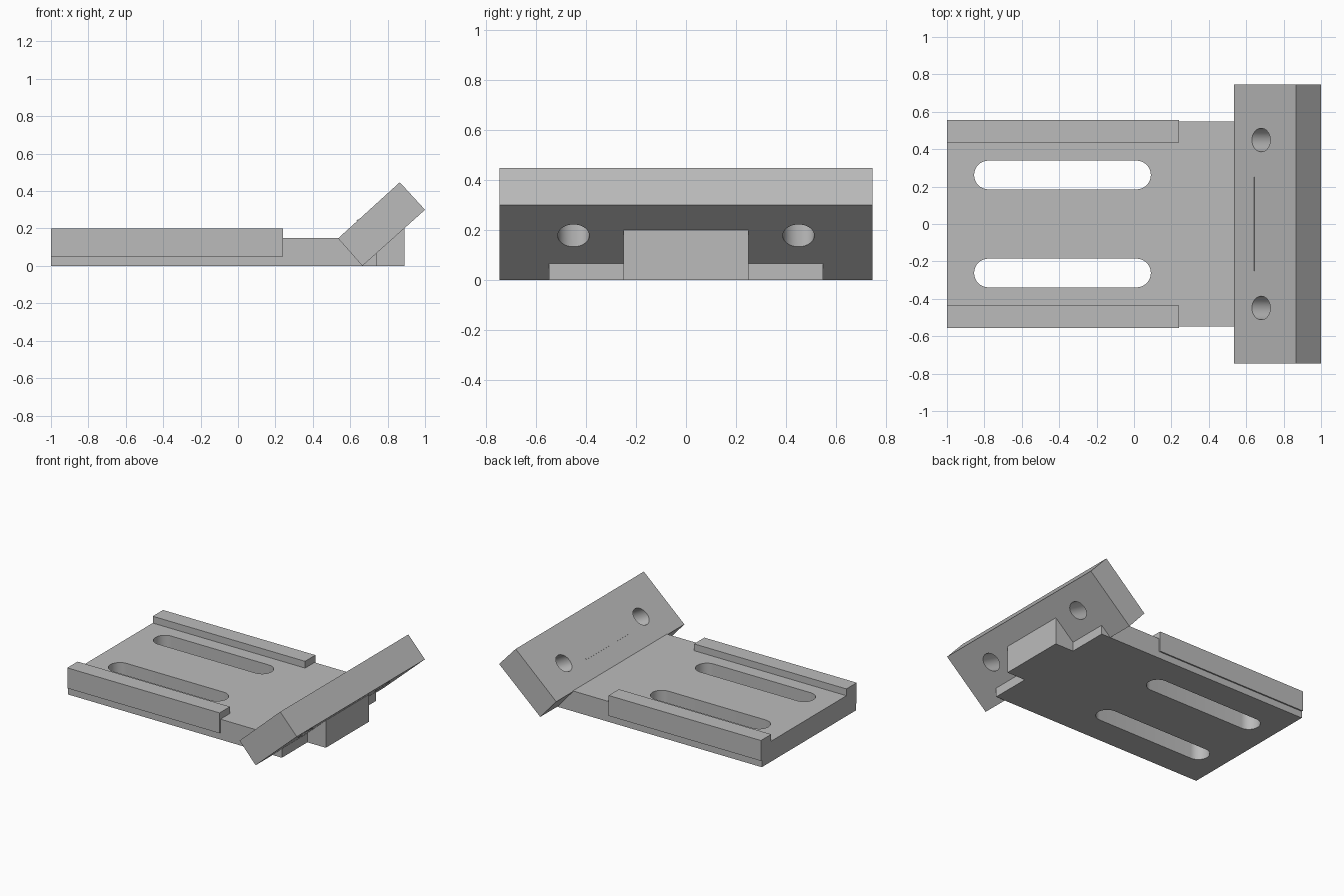
import bpy, bmesh
from math import cos, sin, pi
from mathutils import Vector

cube = bpy.data.objects.get("Cube")
if cube:
    bpy.data.objects.remove(cube, do_unlink=True)

GREY = (0.5, 0.5, 0.5, 1)
grey = bpy.data.materials.new("plain grey")
grey.use_nodes = True
grey.diffuse_color = GREY
grey.node_tree.nodes["Principled BSDF"].inputs["Base Color"].default_value = GREY


def prism(name, points, direction):
    """Extrude a flat closed outline along a vector."""
    bm = bmesh.new()
    face = bm.faces.new([bm.verts.new(p) for p in points])
    out = bmesh.ops.extrude_face_region(bm, geom=[face])
    moved = [v for v in out["geom"] if isinstance(v, bmesh.types.BMVert)]
    bmesh.ops.translate(bm, vec=Vector(direction), verts=moved)
    bmesh.ops.recalc_face_normals(bm, faces=bm.faces)
    mesh = bpy.data.meshes.new(name)
    bm.to_mesh(mesh)
    bm.free()
    mesh.materials.append(grey)
    ob = bpy.data.objects.new(name, mesh)
    bpy.context.collection.objects.link(ob)
    return ob


def box(name, x0, x1, y0, y1, z0, z1):
    outline = [(x0, y0, z0), (x1, y0, z0), (x1, y1, z0), (x0, y1, z0)]
    return prism(name, outline, (0, 0, z1 - z0))


def side_profile(name, profile, half_width):
    """Extrude an x-z outline symmetrically across y."""
    return prism(name, [(x, -half_width, z) for x, z in profile],
                 (0, 2 * half_width, 0))


def select_only(ob):
    bpy.ops.object.select_all(action="DESELECT")
    ob.select_set(True)
    bpy.context.view_layer.objects.active = ob


def cut(ob, cutter):
    cutter.hide_render = True
    select_only(ob)
    mod = ob.modifiers.new("cut", "BOOLEAN")
    mod.operation = "DIFFERENCE"
    mod.solver = "EXACT"
    mod.object = cutter
    bpy.ops.object.modifier_apply(modifier=mod.name)
    bpy.data.objects.remove(cutter, do_unlink=True)


# Base plate with two round-ended slots
base = box("base_plate", -1, 0.74, -0.547, 0.547, 0, 0.15)
SLOT_R, SLOT_Y, STEPS = 0.077, 0.262, 16
for side in (-1, 1):
    outline = []
    for cx, start in ((0.013, -pi / 2), (-0.778, pi / 2)):
        for i in range(STEPS + 1):
            a = start + pi * i / STEPS
            outline.append((cx + SLOT_R * cos(a),
                            side * SLOT_Y + SLOT_R * sin(a), -0.1))
    cut(base, prism("slot_cutter", outline, (0, 0, 0.4)))

# Edge rails that wrap over the plate
for side, label in ((1, "back"), (-1, "front")):
    y0, y1 = sorted((side * 0.437, side * 0.557))
    box(label + "_rail", -1, 0.24, y0, y1, 0.05, 0.2)

# Tilted bar with two slanted bolt holes
low_left, top = Vector((0.535, 0, 0.147)), Vector((0.865, 0, 0.447))
bar = side_profile("tilted_bar", [(0.535, 0.147), (0.865, 0.447),
                                  (1.0, 0.3), (0.665, 0)], 0.745)
axis = Vector((0.184, 0, -0.101)).normalized()
across = axis.cross(Vector((0, 1, 0)))
for side in (-1, 1):
    middle = Vector((0.772, side * 0.449, 0.228))
    ring = [middle - axis * 0.3 + 0.063 * (across * cos(2 * pi * i / 32)
            + Vector((0, sin(2 * pi * i / 32), 0))) for i in range(32)]
    cut(bar, prism("hole_cutter", ring, axis * 0.6))

# Support block under the bar, as wide as the thin ridge on the sloped face
side_profile("support_block", [(0.6, 0), (0.89, 0), (0.89, 0.2), (0.6, 0.2)], 0.25)
slope = (top - low_left).normalized()
normal = Vector((-slope.z, 0, slope.x))
centre = low_left + slope * 0.142
corners = [centre + slope * u + normal * v
           for u, v in ((-0.005, -0.01), (0.005, -0.01), (0.005, 0.003), (-0.005, 0.003))]
side_profile("thin_ridge", [(c.x, c.z) for c in corners], 0.25)

# Smooth the curved walls, keep edges sharp
for ob in (base, bar):
    select_only(ob)
    bpy.ops.object.shade_smooth_by_angle(angle=pi / 6)
